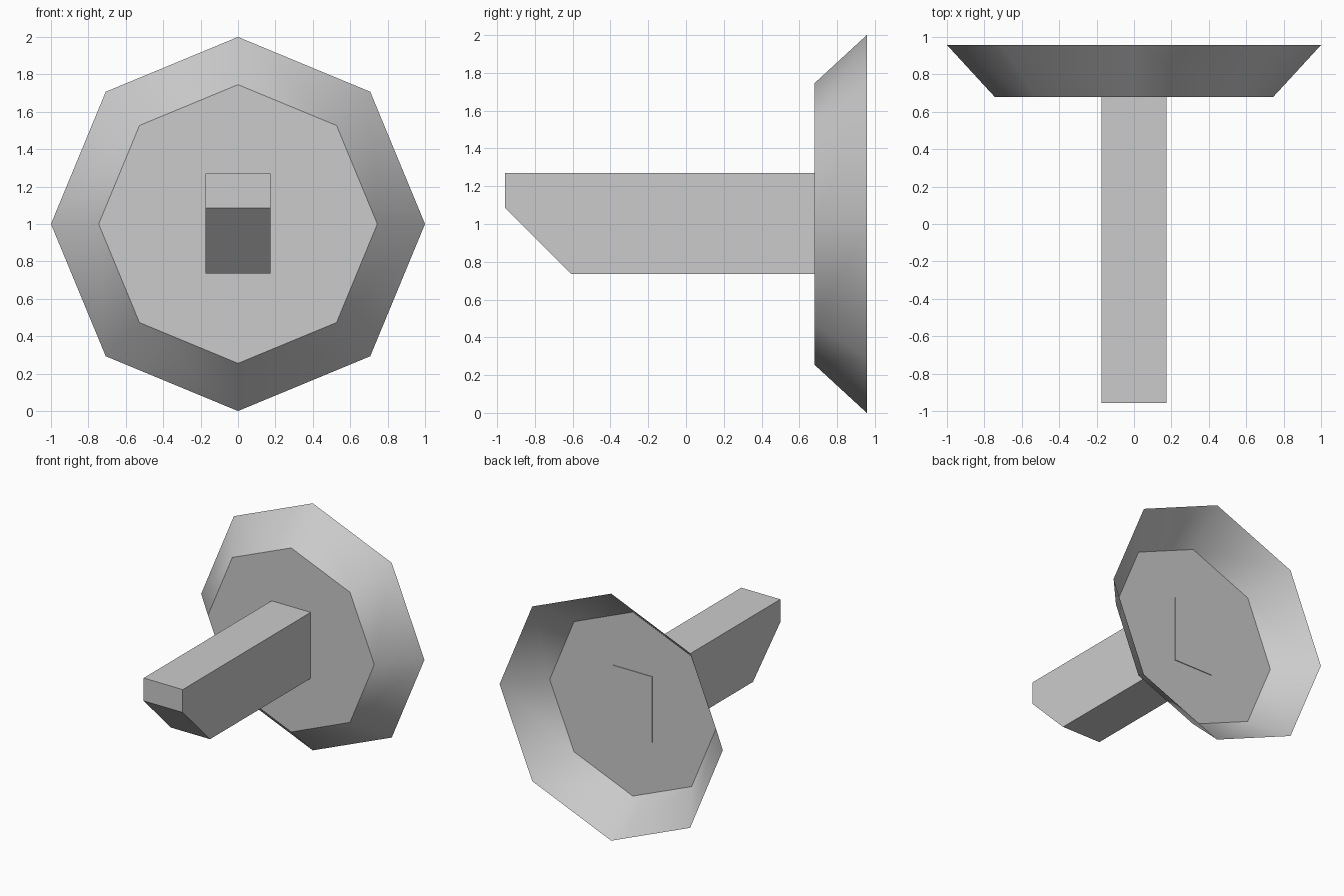
import bpy
import bmesh
import math
from mathutils import Matrix, Vector

cube = bpy.data.objects.get("Cube")
if cube:
    bpy.data.objects.remove(cube, do_unlink=True)

# Single plain grey
grey = bpy.data.materials.new("plain grey")
grey.use_nodes = True
grey.diffuse_color = (0.6, 0.6, 0.6, 1)
grey.node_tree.nodes["Principled BSDF"].inputs["Base Color"].default_value = (0.6, 0.6, 0.6, 1)


def add_object(name, bm):
    mesh = bpy.data.meshes.new(name)
    bm.to_mesh(mesh)
    bm.free()
    mesh.materials.append(grey)
    obj = bpy.data.objects.new(name, mesh)
    bpy.context.collection.objects.link(obj)
    return obj


# Eight-sided dish: flat front plate, flared thin wall, open at the back
FRONT, BACK = 0.68, 0.957
bm = bmesh.new()
place = Matrix.Translation((0, (FRONT + BACK) / 2, 1)) @ Matrix.Rotation(math.pi / 2, 4, "X")
bmesh.ops.create_cone(bm, cap_ends=True, segments=8, radius1=1, radius2=0.745,
                      depth=BACK - FRONT, matrix=place)
bm.normal_update()
back_cap = [f for f in bm.faces if f.normal.y > 0.9]
bmesh.ops.delete(bm, geom=back_cap, context="FACES_ONLY")
dish = add_object("dish", bm)

bpy.ops.object.select_all(action="DESELECT")
dish.select_set(True)
bpy.context.view_layer.objects.active = dish
bpy.ops.object.shade_smooth_by_angle(angle=math.radians(40))

# Beam: side profile (y, z) with a chamfered lower nose, extruded across x.
# Its rear end stands just proud of the plate.
HALF = 0.175
profile = [(-0.957, 1.27), (-0.957, 1.085), (-0.607, 0.735),
           (FRONT + 0.006, 0.735), (FRONT + 0.006, 1.27)]
bm = bmesh.new()
side = bm.faces.new([bm.verts.new((-HALF, y, z)) for y, z in profile])
grown = bmesh.ops.extrude_face_region(bm, geom=[side])
moved = [v for v in grown["geom"] if isinstance(v, bmesh.types.BMVert)]
bmesh.ops.translate(bm, verts=moved, vec=Vector((2 * HALF, 0, 0)))
if len(bm.faces) < len(profile) + 2:
    bm.faces.new([v for v in bm.verts if v.co.x < 0])
bmesh.ops.recalc_face_normals(bm, faces=bm.faces)
add_object("beam", bm)
